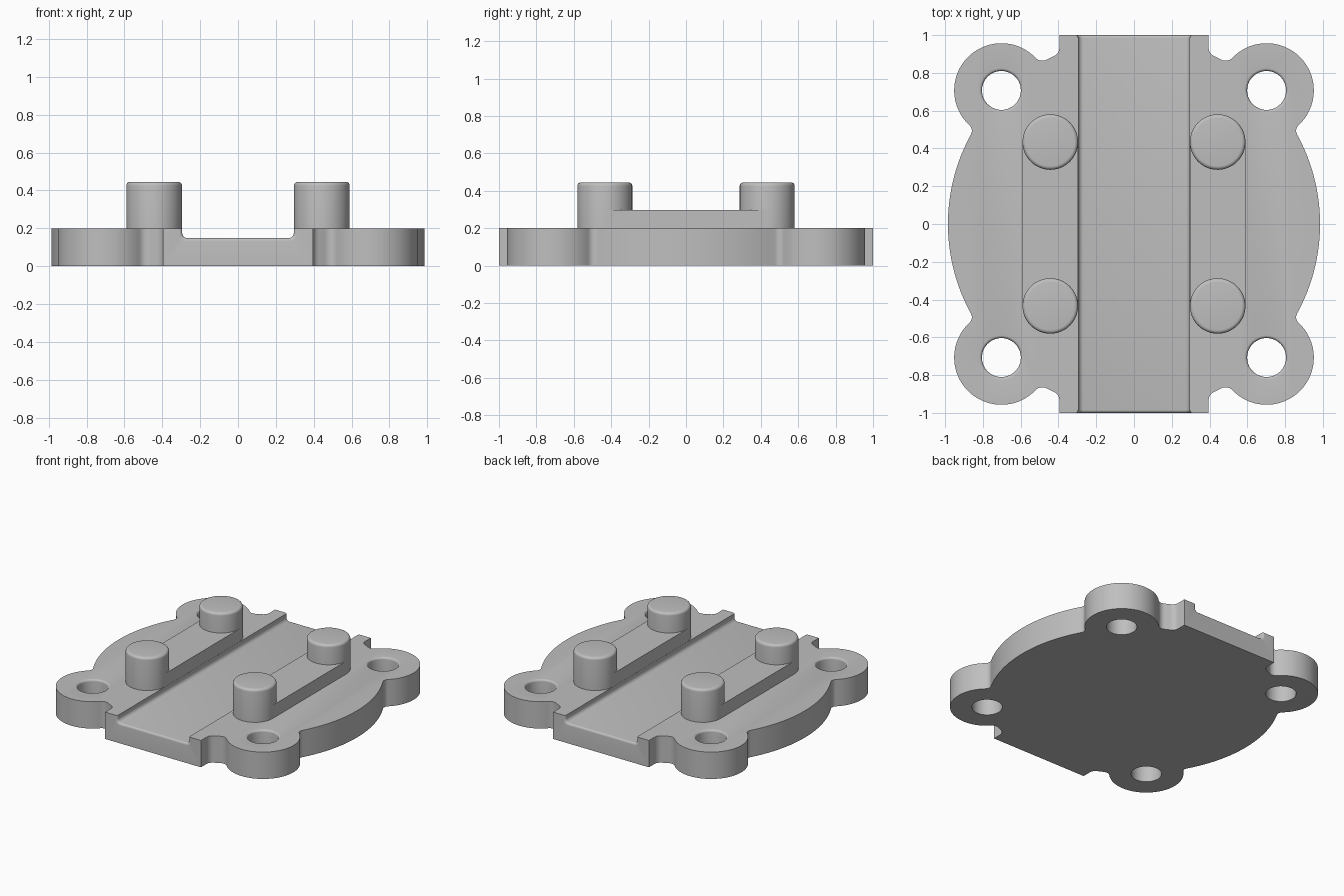
import bpy
import bmesh
from math import pi, tau, sin, cos, sqrt, atan2, ceil
from mathutils import Vector

default = bpy.data.objects.get("Cube")
if default:
    bpy.data.objects.remove(default, do_unlink=True)

metal = bpy.data.materials.new("plain grey")
metal.use_nodes = True
grey = (0.52, 0.52, 0.52, 1)
metal.diffuse_color = grey
metal.node_tree.nodes["Principled BSDF"].inputs["Base Color"].default_value = grey


def loft(name, rings):
    """Skin a list of equal-length closed rings and cap both ends."""
    bm = bmesh.new()
    rows = [[bm.verts.new(p) for p in ring] for ring in rings]
    n = len(rows[0])
    for a, b in zip(rows, rows[1:]):
        for i in range(n):
            j = (i + 1) % n
            bm.faces.new((a[i], a[j], b[j], b[i]))
    bm.faces.new(rows[0])
    bm.faces.new(rows[-1])
    bmesh.ops.recalc_face_normals(bm, faces=bm.faces)
    mesh = bpy.data.meshes.new(name)
    bm.to_mesh(mesh)
    bm.free()
    mesh.materials.append(metal)
    obj = bpy.data.objects.new(name, mesh)
    bpy.context.collection.objects.link(obj)
    return obj


def turned(name, x, y, profile, n=48):
    """Round part from (radius, height) pairs."""
    return loft(name, [[(x + r * cos(tau * i / n), y + r * sin(tau * i / n), z)
                        for i in range(n)] for r, z in profile])


def smooth(obj):
    bpy.ops.object.select_all(action='DESELECT')
    obj.select_set(True)
    bpy.context.view_layer.objects.active = obj
    bpy.ops.object.shade_smooth_by_angle(angle=pi / 6)


def arc(c, r, p, q, turn=1, step=0.07):
    """Points from p up to, not including, q around centre c."""
    a = atan2(p.y - c.y, p.x - c.x)
    b = atan2(q.y - c.y, q.x - c.x)
    sweep = turn * ((turn * (b - a)) % tau)
    n = max(5, ceil(abs(sweep) / step))
    return [Vector((c.x + r * cos(a + sweep * i / n),
                    c.y + r * sin(a + sweep * i / n))) for i in range(n)]


# Plate outline: a disc, four lobes and two end tabs, blended by fillets
R, lobe_r, tab, thick = 0.985, 0.25, 0.395, 0.2
O, L = Vector((0, 0)), Vector((0.702, 0.707))


def blend(f, side):
    """Fillet centre touching disc and lobe, with both contact points."""
    d, u = L.length, L.normalized()
    a = ((R + f) ** 2 - (lobe_r + f) ** 2 + d * d) / (2 * d)
    c = u * a + Vector((-u.y, u.x)) * side * sqrt((R + f) ** 2 - a * a)
    return c, c * (R / (R + f)), L + (c - L) * (lobe_r / (lobe_r + f))


f1, f2 = 0.04, 0.05
c1, disc1, lobe1 = blend(f1, -1)
c2, disc2, lobe2 = blend(f2, 1)
c3 = Vector((tab + f2, sqrt((R + f2) ** 2 - (tab + f2) ** 2)))
disc3, tab_foot = c3 * (R / (R + f2)), Vector((tab, c3.y))
quarter = (arc(O, R, Vector((R, 0)), disc1, step=0.03)
           + arc(c1, f1, disc1, lobe1, -1, 0.2)
           + arc(L, lobe_r, lobe1, lobe2)
           + arc(c2, f2, lobe2, disc2, -1, 0.2)
           + arc(O, R, disc2, disc3)
           + arc(c3, f2, disc3, tab_foot, -1, 0.2)
           + [tab_foot, Vector((tab, 1))])
half = quarter + [Vector((-p.x, p.y)) for p in reversed(quarter)]
outline = half + [-p for p in half[1:-1]]
plate = loft("base_plate", [[(p.x, p.y, z) for p in outline] for z in (0, thick)])

# Channel cutter: rounded floor corners, floor edges eased at both ends
wall, floor, fillet, ease = 0.295, 0.148, 0.028, 0.015


def channel(y, drop):
    w, z = wall + drop, floor - drop
    side = [(w, 0.6)] + [(w - fillet + fillet * cos(t), z + fillet - fillet * sin(t))
                         for t in (pi / 2 * i / 6 for i in range(7))]
    return [(x, y, h) for x, h in side + [(-x, h) for x, h in reversed(side)]]


end = [(1 - ease + ease * sin(t), ease * (1 - cos(t)))
       for t in (pi / 2 * i / 5 for i in range(6))] + [(1.1, ease)]
stations = [(-y, d) for y, d in reversed(end)] + end
cutters = [loft("channel_cutter", [channel(y, d) for y, d in stations])]

# Bolt hole cutters with an eased upper rim
hole_r = 0.103
rim = [(hole_r + ease * (1 - cos(t)), thick - ease + ease * sin(t))
       for t in (pi / 2 * i / 5 for i in range(6))]
for sx in (-1, 1):
    for sy in (-1, 1):
        cutters.append(turned("hole_cutter", sx * L.x, sy * L.y,
                              [(hole_r, -0.1)] + rim + [(hole_r + ease, 0.3)]))

bpy.context.view_layer.objects.active = plate
for cutter in cutters:
    cutter.hide_render = True
    mod = plate.modifiers.new("cut", 'BOOLEAN')
    mod.operation = 'DIFFERENCE'
    mod.solver = 'EXACT'
    mod.object = cutter
    bpy.ops.object.modifier_apply(modifier=mod.name)
for cutter in cutters:
    bpy.data.objects.remove(cutter, do_unlink=True)
smooth(plate)

# Posts with rounded tops, joined in pairs by low rails
post_x, post_y, post_r, post_top, soft = 0.443, 0.434, 0.147, 0.445, 0.02
crown = [(post_r - soft + soft * cos(t), post_top - soft + soft * sin(t))
         for t in (pi / 2 * i / 5 for i in range(6))]
for sx, side in ((-1, "right"), (1, "left")):
    for sy, place in ((-1, "front"), (1, "back")):
        smooth(turned(f"{place}_{side}_post", sx * post_x, sy * post_y,
                      [(post_r, thick)] + crown))
    corners = [(-1, -1), (1, -1), (1, 1), (-1, 1)]
    loft(f"{side}_rail", [[(sx * post_x + i * post_r, j * post_y, z)
                           for i, j in corners] for z in (thick, 0.297)])
